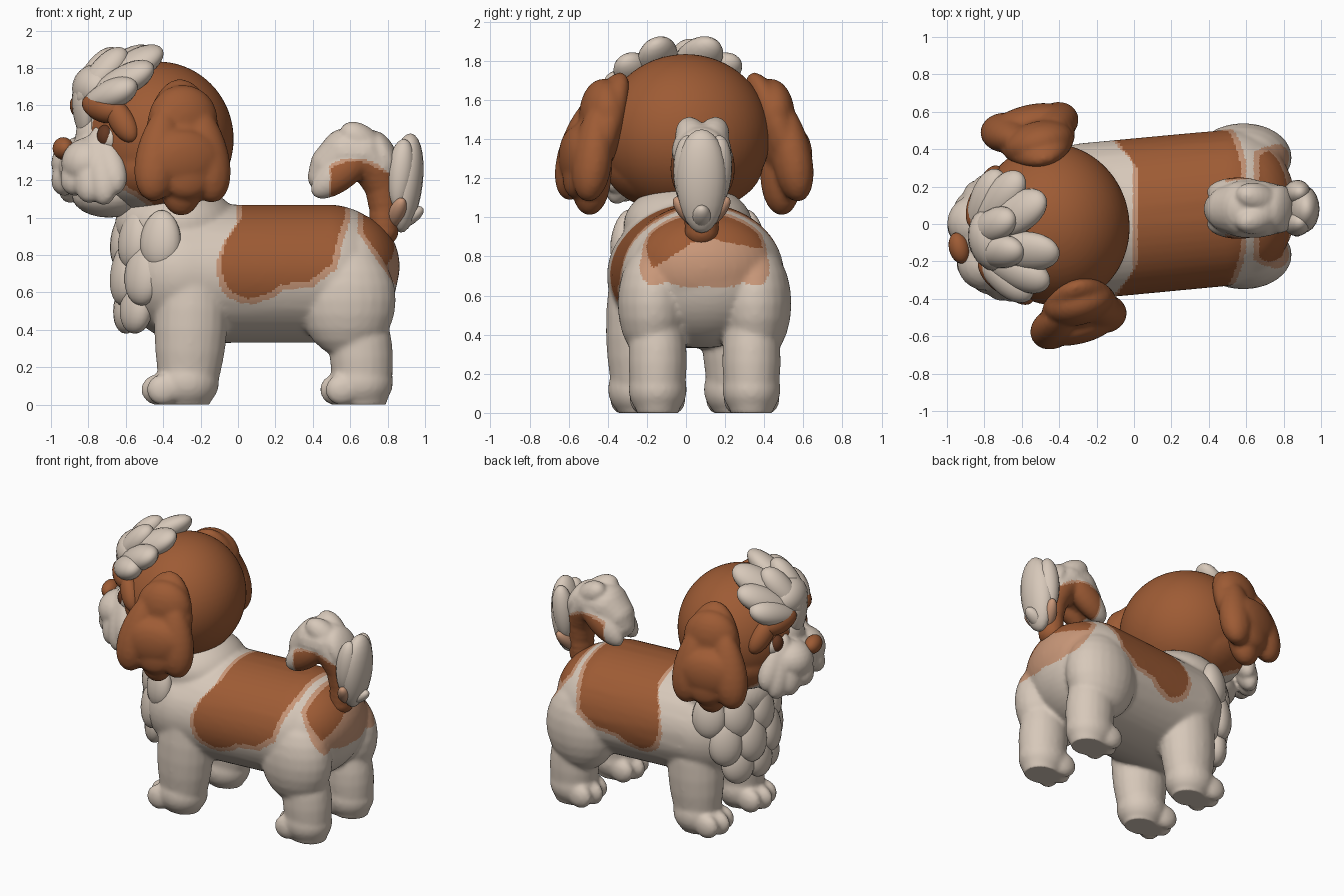
import bpy, bmesh, math
from mathutils import Vector, Matrix

if "Cube" in bpy.data.objects:
    bpy.data.objects.remove(bpy.data.objects["Cube"])


def material(name, rgb):
    m = bpy.data.materials.new(name)
    m.diffuse_color = (*rgb, 1)
    m.use_nodes = True
    m.node_tree.nodes["Principled BSDF"].inputs["Base Color"].default_value = m.diffuse_color
    return m


CREAM = material("cream fur", (0.68, 0.58, 0.49))
BROWN = material("brown fur", (0.34, 0.105, 0.035))
TAN = material("tan fur", (0.58, 0.31, 0.19))
DARK = material("dark brown eye", (0.13, 0.04, 0.016))

# The head is turned a little to one side
PIVOT = Vector((-0.42, 0, 0))
TURN = Matrix.Translation(PIVOT) @ Matrix.Rotation(math.radians(14), 4, 'Z') @ Matrix.Translation(-PIVOT)


def ball(bm, c, r, seg=24):
    m = Matrix.Translation(c) @ Matrix.Diagonal((*r, 1))
    return bmesh.ops.create_uvsphere(bm, u_segments=seg, v_segments=seg // 2, radius=1, matrix=m)["verts"]


def tuft(bm, a, b, width, thick, facing, taper=0.25):
    """Flattened lock of fur from a to b, thin along the facing direction, fuller at b."""
    a, b = Vector(a), Vector(b)
    z = (b - a).normalized()
    x = Vector(facing).cross(z).normalized()
    y = z.cross(x)
    m = Matrix((x, y, z)).transposed().to_4x4()
    m.translation = (a + b) / 2
    vs = bmesh.ops.create_uvsphere(bm, u_segments=20, v_segments=14, radius=1)["verts"]
    for v in vs:
        k = 1 + taper * v.co.z
        v.co = m @ Vector((v.co.x * width * k, v.co.y * thick * k, v.co.z * (b - a).length / 2))


def finish(bm, name, mats, voxel=0, smooth=0, paint=None, turn=False, floor=False):
    me = bpy.data.meshes.new(name)
    bm.to_mesh(me)
    bm.free()
    ob = bpy.data.objects.new(name, me)
    bpy.context.collection.objects.link(ob)
    if voxel:
        r = ob.modifiers.new("merge", 'REMESH')
        r.mode, r.voxel_size = 'VOXEL', voxel
        s = ob.modifiers.new("soften", 'SMOOTH')
        s.factor, s.iterations = 0.5, smooth
        dg = bpy.context.evaluated_depsgraph_get()
        me = bpy.data.meshes.new_from_object(ob.evaluated_get(dg))
        ob.modifiers.clear()
        ob.data = me
    if floor:
        for v in me.vertices:
            if v.co.z < 0:
                v.co.z = 0
    me.materials.clear()
    for m in mats:
        me.materials.append(m)
    me.polygons.foreach_set("use_smooth", [True] * len(me.polygons))
    if paint:
        me.polygons.foreach_set("material_index", [paint(p.center) for p in me.polygons])
    if turn:
        me.transform(TURN)
    return ob


def mid(x):
    """Sideways centre line of the body, which runs slightly askew."""
    return 0.04 + 0.09 * x


# Body, neck and legs merged into one soft form
bm = bmesh.new()
for v in ball(bm, (0, 0, 0.70), (0.375, 0.42, 0.37), 48):
    v.co.x += 0.11 + (0.37 if v.co.x > 0 else -0.37)
    v.co.y += mid(v.co.x)
for x, z, r in [(0.6, 0.74, (0.265, 0.37, 0.285)), (-0.33, 0.96, (0.33, 0.33, 0.22)),
                (-0.45, 0.70, (0.2, 0.28, 0.27))]:
    ball(bm, (x, mid(x), z), r, 40)
for s in (-1, 1):
    fy, ry = 0.0 + s * 0.245, 0.095 + s * 0.24
    tuft(bm, (-0.23, fy, 0.92), (-0.275, fy, -0.12), 0.195, 0.165, (0, 1, 0), -0.08)
    ball(bm, (-0.27, fy, 0.12), (0.17, 0.155, 0.15))
    ball(bm, (0.585, ry + s * 0.02, 0.56), (0.26, 0.185, 0.31))
    tuft(bm, (0.64, ry, 0.62), (0.68, ry, -0.12), 0.17, 0.15, (0, 1, 0), -0.05)
    ball(bm, (0.66, ry, 0.12), (0.17, 0.15, 0.15))
    for y, px in ((fy, -0.40), (ry, 0.555)):
        ball(bm, (px + 0.03, y, 0.08), (0.12, 0.14, 0.09))
        for k in (-1, 0, 1):
            ball(bm, (px - 0.03 + 0.03 * abs(k), y + k * 0.09, 0.08), (0.09, 0.055, 0.085), 16)

# Saddle outline: front and rear edges by height
SADDLE = [(0.565, 0.05, 0.06), (0.60, -0.03, 0.17), (0.64, -0.06, 0.22), (0.66, -0.07, 0.38),
          (0.75, -0.095, 0.50), (0.88, -0.06, 0.53), (1.0, 0.02, 0.57), (1.3, 0.02, 0.58)]


def saddle(x, z, grow):
    z += grow
    for (z0, a0, b0), (z1, a1, b1) in zip(SADDLE, SADDLE[1:]):
        if z0 <= z < z1:
            t = (z - z0) / (z1 - z0)
            return a0 + (a1 - a0) * t - grow < x < b0 + (b1 - b0) * t + grow
    return False


def coat(c):
    x, y, z = c
    if z < 0.53 or x < -0.15:
        return 0
    # Saddle patch across the back
    if x < 0.62:
        return 1 if saddle(x, z, 0) else 2 if saddle(x, z, 0.026) else 0
    # Rump patch, lower on one side, with a broad tan lower border
    off = y - 0.08
    edge = 0.67 + max(0, 0.92 - z) * 0.7
    low = 0.9 - (0.2 * off if off > 0 else 0.65 * min(-off, 0.27))
    if x > edge and z > low and -0.36 < off < 0.34:
        return 1
    return 2 if x > edge - 0.03 and z > 0.645 + 0.1 * off * off else 0


finish(bm, "body", [CREAM, BROWN, TAN], 0.0135, 10, coat, floor=True)

# Chest fur in three overlapping rows
bm = bmesh.new()
for z, angles, h in [(0.88, (0, 34, -34, 66, -66), 0.32), (0.70, (17, -17, 48, -48), 0.34),
                     (0.53, (0, 32, -32), 0.3)]:
    for deg in angles:
        c, s = math.cos(math.radians(deg)), math.sin(math.radians(deg))
        k = math.sqrt(1 - ((z - 0.74) / 0.52) ** 2)
        x, y = -0.28 - 0.355 * c * k, 0.01 + 0.37 * s * k
        tuft(bm, (x + 0.03 * c, y - 0.03 * s, z + h / 2), (x, y, z - h / 2), 0.115, 0.075, (-c, s, 0), 0.1)
finish(bm, "chest_fur", [CREAM])

# Head with a cream blaze and chin
bm = bmesh.new()
ball(bm, (-0.43, 0, 1.42), (0.405, 0.435, 0.415), 64)
ball(bm, (-0.47, 0, 1.27), (0.34, 0.41, 0.25), 48)


def face(c):
    chin = c.z - (0.74 - 0.6 * c.x)
    if chin < 0 or (c.x < -0.62 and abs(c.y) < 0.10):
        return 0
    return 2 if chin < 0.025 else 1


finish(bm, "head", [CREAM, BROWN, TAN], 0.014, 6, face, turn=True)

# Muzzle with whiskery side locks
bm = bmesh.new()
ball(bm, (-0.78, 0, 1.27), (0.19, 0.2, 0.17))
ball(bm, (-0.78, 0, 1.42), (0.10, 0.12, 0.16))
ball(bm, (-0.70, 0, 1.12), (0.2, 0.18, 0.12))
for s in (-1, 1):
    ball(bm, (-0.83, s * 0.11, 1.29), (0.155, 0.15, 0.14))
    for a, b in [((-0.86, 0.08, 1.40), (-0.93, 0.13, 1.12)), ((-0.84, 0.12, 1.44), (-0.86, 0.23, 1.08)),
                 ((-0.81, 0.14, 1.48), (-0.79, 0.29, 1.07)), ((-0.79, 0.12, 1.50), (-0.73, 0.32, 1.13))]:
        tuft(bm, (a[0], s * a[1], a[2]), (b[0], s * b[1], b[2]), 0.085, 0.07, (-1, s, 0), 0.3)
finish(bm, "muzzle", [CREAM], 0.014, 2, turn=True)

bm = bmesh.new()
ball(bm, (-0.95, 0, 1.37), (0.055, 0.085, 0.06))
finish(bm, "nose", [BROWN], turn=True)

# Eyes
for s, side in ((-1, "right"), (1, "left")):
    bm = bmesh.new()
    ball(bm, (-0.735, s * 0.20, 1.42), (0.07, 0.075, 0.08))
    finish(bm, side + "_eye_white", [CREAM], turn=True)
    bm = bmesh.new()
    ball(bm, (-0.77, s * 0.21, 1.435), (0.045, 0.055, 0.062))
    finish(bm, side + "_iris", [DARK], turn=True)
    # Brow lock drooping beside the eye
    bm = bmesh.new()
    tuft(bm, (-0.86, s * 0.09, 1.62), (-0.70, s * 0.30, 1.56), 0.08, 0.075, (-1, s, 0), 0.1)
    tuft(bm, (-0.76, s * 0.22, 1.64), (-0.65, s * 0.36, 1.41), 0.07, 0.06, (-1, s, 0), 0.1)
    finish(bm, side + "_brow", [BROWN], turn=True)
    # Floppy ear of merged locks
    bm = bmesh.new()
    tuft(bm, (-0.39, s * 0.34, 1.74), (-0.42, s * 0.60, 1.10), 0.21, 0.115, (0, s, 0.3), 0.12)
    ball(bm, (-0.40, s * 0.44, 1.52), (0.19, 0.12, 0.19))
    for dx, top, z, y in [(-0.2, 1.6, 1.09, 0.58), (-0.02, 1.5, 1.01, 0.51), (0.15, 1.6, 1.08, 0.56)]:
        tuft(bm, (-0.40 + dx * 0.5, s * 0.48, top), (-0.41 + dx, s * y, z), 0.12, 0.1, (0, s, 0.2), 0.2)
    ball(bm, (-0.43, s * 0.57, 1.31), (0.21, 0.085, 0.16))
    finish(bm, side + "_ear", [BROWN], 0.015, 5, turn=True)

# Topknot locks swept back from the forehead
bm = bmesh.new()
for s in (-1, 1):
    for a, b, w in [((-0.84, 0.04, 1.66), (-0.44, 0.15, 1.90), 0.11),
                    ((-0.84, 0.08, 1.63), (-0.53, 0.30, 1.81), 0.10),
                    ((-0.86, 0.08, 1.60), (-0.64, 0.35, 1.71), 0.09),
                    ((-0.88, 0.05, 1.62), (-0.63, 0.09, 1.90), 0.09)]:
        tuft(bm, (a[0], s * a[1], a[2]), (b[0], s * b[1], b[2]), w, 0.075, (-0.5, s * 0.4, 1), 0.2)
ball(bm, (-0.77, 0, 1.69), (0.125, 0.17, 0.13))
tuft(bm, (-0.83, 0, 1.42), (-0.84, 0, 1.74), 0.10, 0.06, (-1, 0, 0), 0.2)
finish(bm, "topknot", [CREAM], turn=True)

# Curled tail
bm = bmesh.new()
PATH = [(0.78, 0.93, 0.08), (0.785, 1.05, 0.085), (0.775, 1.17, 0.10), (0.74, 1.27, 0.125),
        (0.67, 1.34, 0.14), (0.58, 1.34, 0.14), (0.50, 1.28, 0.115), (0.44, 1.19, 0.075)]
for (x, z, r), (x2, z2, r2) in zip(PATH, PATH[1:]):
    for t in (0, 0.33, 0.67):
        k = r + (r2 - r) * t
        ball(bm, (x + (x2 - x) * t, 0.08, z + (z2 - z) * t), (k, k * 1.1, k), 20)
for y in (0.0, 0.17):
    tuft(bm, (0.80, 0.08, 1.28), (0.56, y, 1.49), 0.09, 0.085, (0, 1, 0), 0.1)
    tuft(bm, (0.72, y, 1.38), (0.40, y, 1.12), 0.095, 0.08, (0, 1, 0), 0)
tuft(bm, (0.84, 0.08, 1.2), (0.72, 0.08, 1.46), 0.07, 0.13, (0, 1, 0), 0)


def tail_coat(c):
    d = math.hypot(c.x - 0.62, c.z - 1.08)
    if (d < 0.22 and c.x > 0.5) or (c.x > 0.67 and c.z < 1.28 - 0.3 * (c.x - 0.67)):
        return 1
    return 2 if d < 0.24 and c.x > 0.49 else 0


finish(bm, "tail", [CREAM, BROWN, TAN], 0.012, 4, tail_coat)

# Plume behind the tail
bm = bmesh.new()
tuft(bm, (0.87, 0.08, 0.92), (0.925, 0.08, 1.45), 0.09, 0.13, (0, 1, 0), 0.05)
for y in (0.0, 0.16):
    tuft(bm, (0.85, y, 1.05), (0.89, y + 0.01, 1.42), 0.07, 0.07, (0, 1, 0), 0.1)
tuft(bm, (0.82, 0.08, 0.95), (0.99, 0.08, 1.05), 0.045, 0.05, (0, 1, 0), 0)
finish(bm, "tail_plume", [CREAM])
bm = bmesh.new()
for y in (-0.06, 0.22):
    tuft(bm, (0.82, 0.08, 0.95), (0.88, y, 1.10), 0.045, 0.045, (0, 1, 0), 0)
finish(bm, "tail_base_locks", [TAN])
